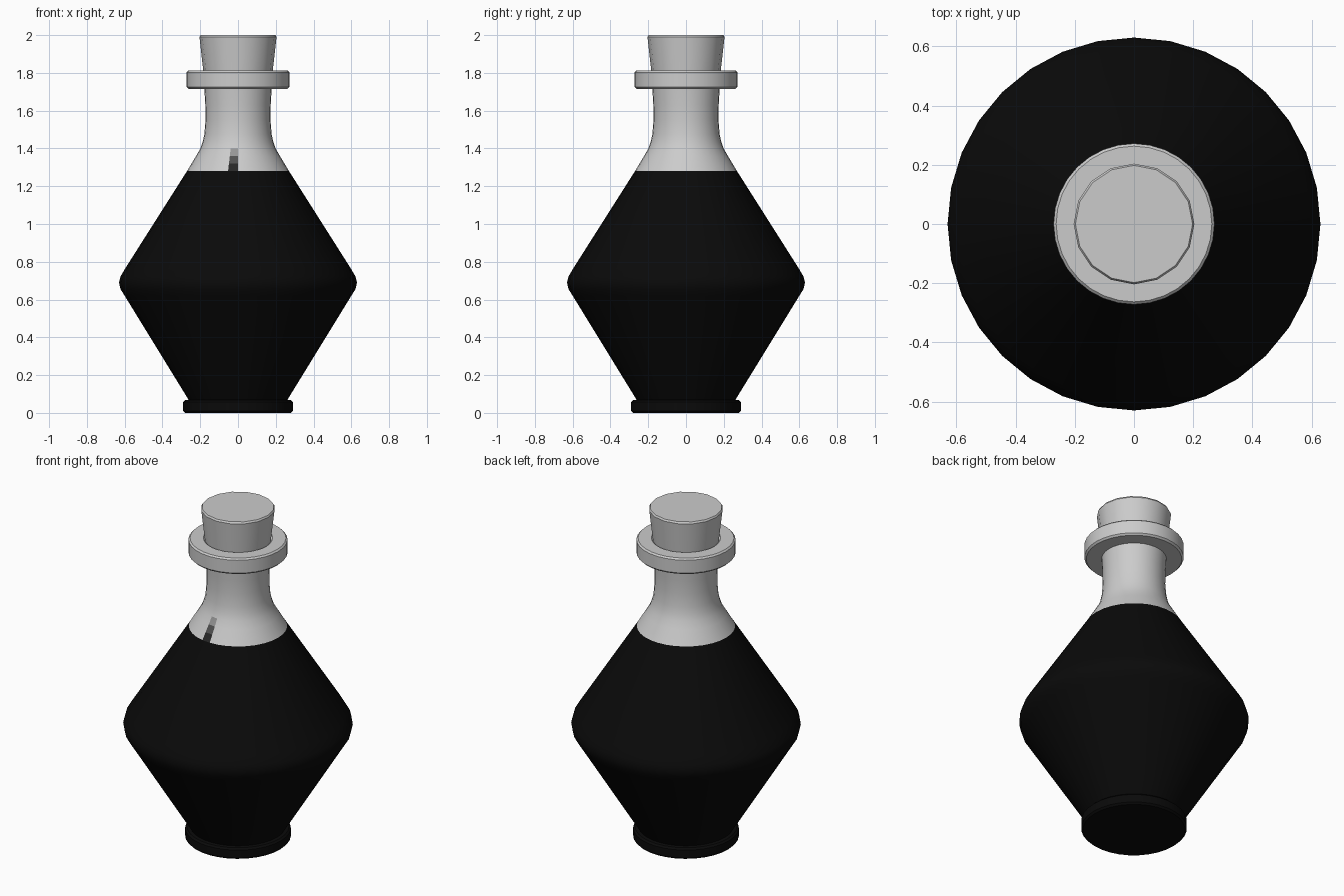
import bpy, bmesh, math

if "Cube" in bpy.data.objects:
    bpy.data.objects.remove(bpy.data.objects["Cube"])


def lathe(name, profile, sides):
    """Spin an (r, z) profile round the z axis; points with r = 0 become poles."""
    bm = bmesh.new()
    rings = []
    for r, z in profile:
        if r == 0:
            rings.append([bm.verts.new((0, 0, z))] * sides)
        else:
            rings.append([bm.verts.new((r * math.cos(2 * math.pi * i / sides),
                                        r * math.sin(2 * math.pi * i / sides), z))
                          for i in range(sides)])
    faces = {}
    for k in range(len(rings) - 1):
        a, b = rings[k], rings[k + 1]
        for i in range(sides):
            j = (i + 1) % sides
            quad = list(dict.fromkeys((a[i], a[j], b[j], b[i])))
            faces[k, i] = bm.faces.new(quad)
    bm.faces.index_update()
    index = {key: n for n, key in enumerate(faces)}
    bmesh.ops.recalc_face_normals(bm, faces=bm.faces)
    mesh = bpy.data.meshes.new(name)
    bm.to_mesh(mesh)
    bm.free()
    obj = bpy.data.objects.new(name, mesh)
    bpy.context.collection.objects.link(obj)
    bpy.context.view_layer.objects.active = obj
    obj.select_set(True)
    bpy.ops.object.shade_smooth_by_angle(angle=math.radians(35))
    obj.select_set(False)
    return obj, index


def material(name, v):
    m = bpy.data.materials.new(name)
    m.diffuse_color = (v, v, v, 1)
    m.use_nodes = True
    m.node_tree.nodes["Principled BSDF"].inputs["Base Color"].default_value = m.diffuse_color
    return m


# Bottle: foot, diamond belly, shoulder, neck, lip and inner throat
profile = [
    (0, 0), (0.28, 0), (0.29, 0.01), (0.29, 0.057), (0.28, 0.067), (0.262, 0.07),
    (0.6, 0.62), (0.622, 0.655), (0.63, 0.69), (0.622, 0.722), (0.597, 0.765),
    (0.27, 1.28), (0.246, 1.32), (0.222, 1.36), (0.199, 1.4),
    (0.187, 1.435), (0.178, 1.475), (0.172, 1.55), (0.173, 1.63), (0.178, 1.715),
    (0.262, 1.715), (0.272, 1.725), (0.272, 1.803), (0.263, 1.812),
    (0.19, 1.812), (0.18, 1.803), (0.165, 1.72), (0.16, 1.62), (0, 1.62)]
bottle, index = lathe("bottle", profile, 32)

# Black lower glass, clear grey neck
mesh = bottle.data
mesh.materials.append(material("black_glass", 0.003))
mesh.materials.append(material("neck_grey", 0.8))
fill_row = 11
for (row, side), n in index.items():
    mesh.polygons[n].material_index = 0 if row < fill_row else 1

# Fading dark streak on the front of the shoulder
for step, shade in enumerate((0.02, 0.08, 0.3)):
    mesh.materials.append(material("streak_%d" % step, shade))
    mesh.polygons[index[fill_row + step, 23]].material_index = 2 + step

# Tapered cork stopper
lathe("cork", [(0, 1.64), (0.165, 1.64), (0.184, 1.812), (0.204, 1.99),
               (0.198, 2.0), (0, 2.0)], 16)
